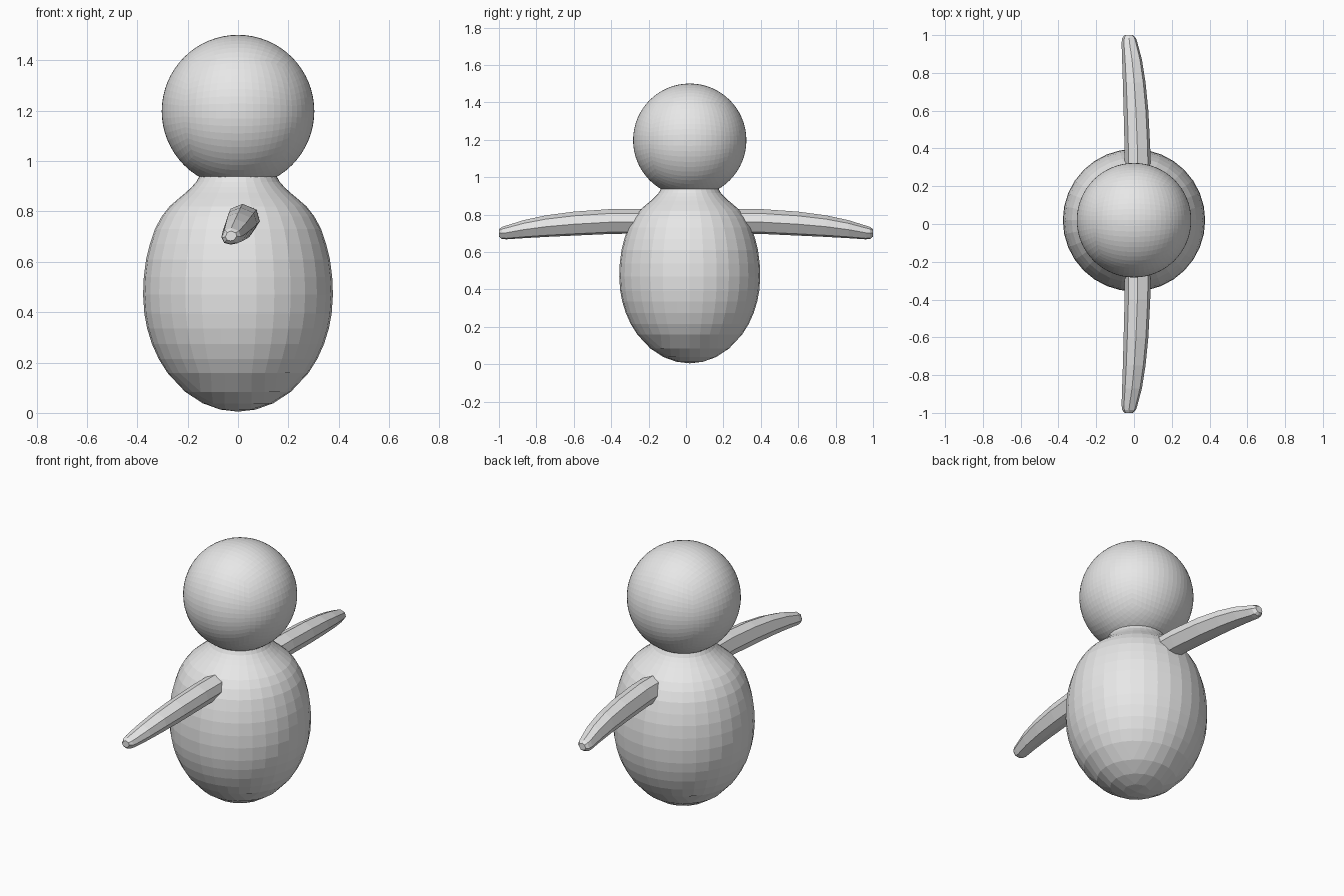
import bpy, bmesh, math
from mathutils import Vector

if "Cube" in bpy.data.objects:
    bpy.data.objects.remove(bpy.data.objects["Cube"])

grey = bpy.data.materials.new("plain_grey")
grey.diffuse_color = (0.8, 0.8, 0.8, 1)
grey.use_nodes = True
grey.node_tree.nodes["Principled BSDF"].inputs["Base Color"].default_value = grey.diffuse_color
CY = 0.02  # body and head sit slightly behind the arm centre line


def finish(name, bm):
    bmesh.ops.recalc_face_normals(bm, faces=bm.faces)
    mesh = bpy.data.meshes.new(name)
    bm.to_mesh(mesh)
    bm.free()
    mesh.materials.append(grey)
    obj = bpy.data.objects.new(name, mesh)
    bpy.context.collection.objects.link(obj)
    return obj


# Head: evenly spaced quad sphere
bm = bmesh.new()
bmesh.ops.create_cube(bm, size=2)
bmesh.ops.subdivide_edges(bm, edges=bm.edges[:], cuts=15, use_grid_fill=True)
for v in bm.verts:
    p = Vector([math.tan(c * math.pi / 4) for c in v.co]).normalized()
    v.co = p * 0.303 + Vector((0, CY, 1.198))
finish("head", bm)

# Body: quad-grid bottom cap, then rings extruded up to the neck
R, H, CAP = 0.377, 0.465, 0.28


def bowl(r):
    return 0.005 + H * (1 - math.sqrt(max(0, 1 - (r / R) ** 2)))


bm = bmesh.new()
bmesh.ops.create_grid(bm, x_segments=8, y_segments=8, size=1)
for v in bm.verts:
    x, y = v.co.x, v.co.y
    r = max(abs(x), abs(y))
    if r < 1e-6:
        a = 0
    elif abs(x) >= abs(y):
        a = y / x * math.pi / 4 + (math.pi if x < 0 else 0)
    else:
        a = math.pi / 2 - x / y * math.pi / 4 + (math.pi if y < 0 else 0)
    r *= CAP
    v.co = (r * math.cos(a), r * math.sin(a) + CY, bowl(r))

rings = [(r, bowl(r)) for r in (0.315, 0.342, 0.361, 0.372)]
rings += [(0.377, 0.47), (0.374, 0.54), (0.365, 0.61), (0.35, 0.67),
          (0.33, 0.73), (0.303, 0.78), (0.272, 0.82), (0.235, 0.852),
          (0.206, 0.876), (0.184, 0.897), (0.166, 0.917), (0.155, 0.937),
          (0.14, 1.0)]
edge_loop = [e for e in bm.edges if e.is_boundary]
for r, z in rings:
    geom = bmesh.ops.extrude_edge_only(bm, edges=edge_loop)["geom"]
    edge_loop = [g for g in geom if isinstance(g, bmesh.types.BMEdge)]
    for v in geom:
        if isinstance(v, bmesh.types.BMVert):
            d = Vector((v.co.x, v.co.y - CY)).normalized() * r
            v.co = (d.x, d.y + CY, z)
bmesh.ops.contextual_create(bm, geom=edge_loop)
finish("body", bm)

# Arms: eight-sided tapering limbs, mirrored front to back
SECTION = [(0, 1), (0.8, 0.65), (1, -0.05), (0.5, -0.85),
           (-0.1, -1), (-0.75, -0.8), (-1, -0.2), (-0.7, 0.7)]
# distance out, left, right, bottom, top
STATIONS = [(0.20, -0.05, 0.088, 0.70, 0.83),
            (0.40, -0.05, 0.086, 0.697, 0.83),
            (0.60, -0.055, 0.076, 0.688, 0.816),
            (0.75, -0.059, 0.061, 0.681, 0.796),
            (0.87, -0.063, 0.042, 0.674, 0.770),
            (0.96, -0.066, 0.018, 0.668, 0.742),
            (0.985, -0.062, 0.01, 0.67, 0.734),
            (1.00, -0.05, -0.005, 0.683, 0.722)]


def arm(name, side):
    bm = bmesh.new()
    loops = []
    for d, x0, x1, z0, z1 in STATIONS:
        loops.append([bm.verts.new(((x0 + x1) / 2 + u * (x1 - x0) / 2, side * d,
                                    (z0 + z1) / 2 + w * (z1 - z0) / 2))
                      for u, w in SECTION])
    for a, b in zip(loops, loops[1:]):
        for i in range(8):
            j = (i + 1) % 8
            bm.faces.new((a[i], a[j], b[j], b[i]))
    bm.faces.new(loops[0])
    bm.faces.new(loops[-1])
    finish(name, bm)


arm("front_arm", -1)
arm("back_arm", 1)
